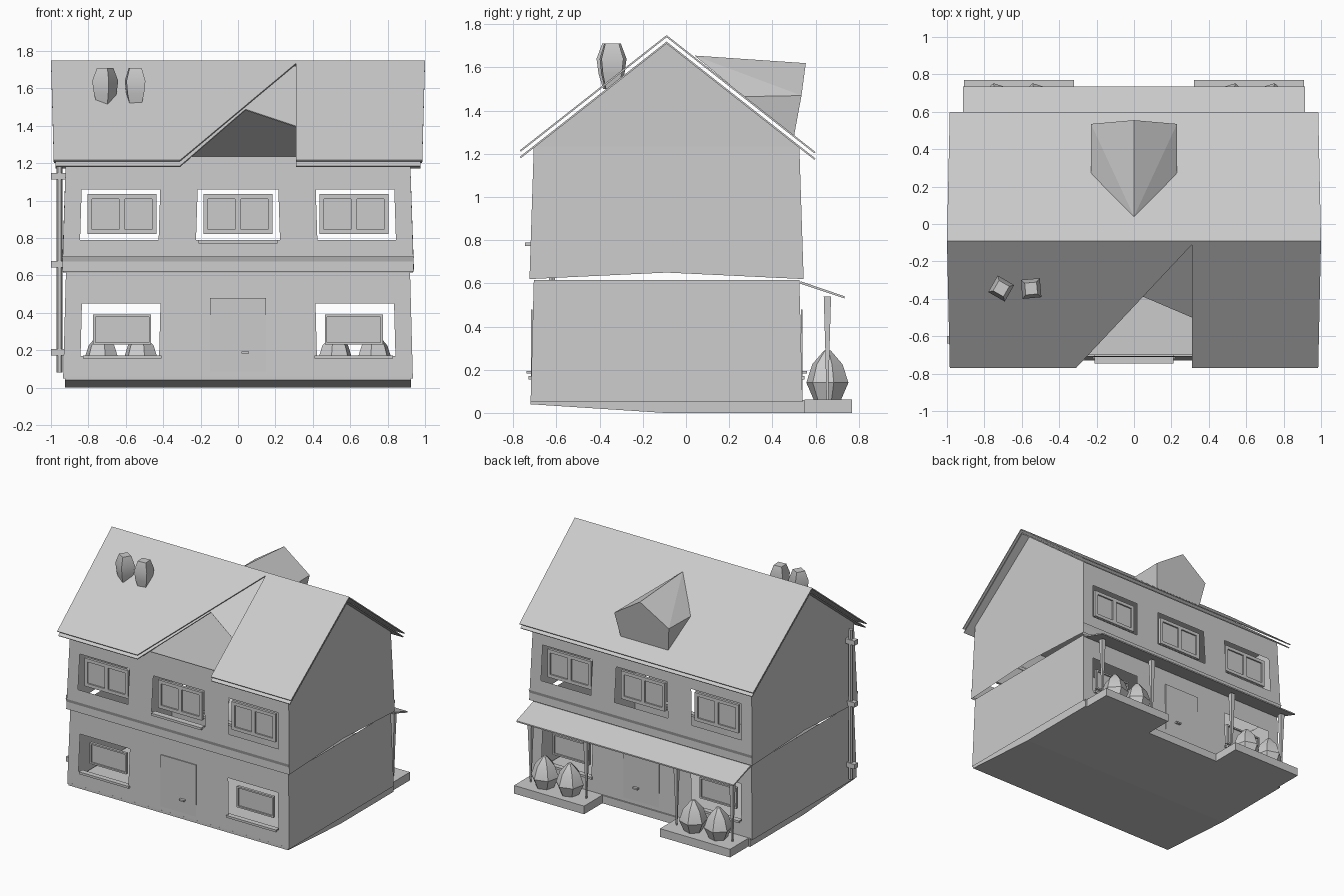
import bpy, bmesh, math
from mathutils import Vector

cube = bpy.data.objects.get("Cube")
if cube:
    bpy.data.objects.remove(cube, do_unlink=True)

# One plain colour for the whole house
grey = bpy.data.materials.new("plain_grey")
grey.use_nodes = True
colour = (0.6, 0.6, 0.6, 1)
grey.diffuse_color = colour
node = next(n for n in grey.node_tree.nodes if n.type == 'BSDF_PRINCIPLED')
node.inputs["Base Color"].default_value = colour
node.inputs["Roughness"].default_value = 0.8


def finish(name, bm, smooth=True):
    """Turn a bmesh into a named, coloured object."""
    bmesh.ops.remove_doubles(bm, verts=bm.verts, dist=0.0005)
    bmesh.ops.recalc_face_normals(bm, faces=bm.faces)
    mesh = bpy.data.meshes.new(name)
    bm.to_mesh(mesh)
    bm.free()
    mesh.materials.append(grey)
    ob = bpy.data.objects.new(name, mesh)
    bpy.context.collection.objects.link(ob)
    if smooth:
        bpy.ops.object.select_all(action='DESELECT')
        ob.select_set(True)
        bpy.context.view_layer.objects.active = ob
        bpy.ops.object.shade_smooth_by_angle(angle=math.radians(35))
    return ob


def face(bm, points):
    return bm.faces.new([bm.verts.new(p) for p in points])


def add_box(bm, x0, x1, y0, y1, z0, z1):
    made = bmesh.ops.create_cube(bm, size=1)["verts"]
    for v in made:
        v.co = Vector((x0 + (v.co.x + .5) * (x1 - x0),
                       y0 + (v.co.y + .5) * (y1 - y0),
                       z0 + (v.co.z + .5) * (z1 - z0)))


def box(name, *limits):
    bm = bmesh.new()
    add_box(bm, *limits)
    return finish(name, bm, False)


def prism(name, profile, half):
    """Extrude a (y, z) profile along x."""
    bm = bmesh.new()
    f = face(bm, [(-half, y, z) for y, z in profile])
    new = bmesh.ops.extrude_face_region(bm, geom=[f])["geom"]
    for v in new:
        if isinstance(v, bmesh.types.BMVert):
            v.co.x = half
    return finish(name, bm, False)


def lathe(name, profile, x, y, sides, turn=0, squash=1):
    """Spin a (radius, z) profile into a faceted solid."""
    bm = bmesh.new()
    rings = []
    for r, z in profile:
        angles = [turn + math.tau * i / sides for i in range(sides)]
        rings.append([(x + r * math.cos(a), y + r * squash * math.sin(a), z) for a in angles])
    for low, high in zip(rings, rings[1:]):
        for i in range(sides):
            j = (i + 1) % sides
            face(bm, [low[i], low[j], high[j], high[i]])
    face(bm, rings[0])
    face(bm, rings[-1])
    bmesh.ops.dissolve_degenerate(bm, dist=0.0005, edges=bm.edges)
    return finish(name, bm)


MID, RIDGE, SLOPE = -0.09, 1.75, 0.785


def roof_z(y):
    return RIDGE - SLOPE * abs(y - MID)


def storey(name, xs, zs, flare, middle):
    """Front and back walls with window holes, and side walls between them."""
    bm = bmesh.new()

    def at(x, z, side):
        k = flare * (zs[-1] - z) / (zs[-1] - zs[0])
        return (x + math.copysign(k, x), MID + side * (0.615 + k), z)

    for side in (-1, 1):
        for i, (xa, xb) in enumerate(zip(xs, xs[1:])):
            for za, zb in zip(zs, zs[1:]):
                if i % 2 and za == zs[-3]:
                    continue
                a, b = (at(x, za, side) for x in (xa, xb))
                c, d = (at(x, zb, side) for x in (xb, xa))
                face(bm, [a, b, c, d])
    for x in (xs[0], xs[-1]):
        bottom = math.copysign(flare, x) + x
        face(bm, [at(x, zs[0], -1), (bottom, MID, middle), at(x, zs[0], 1),
                  at(x, zs[-1], 1), at(x, zs[-1], -1)])
    return finish(name, bm, False)


# Base and the two storeys
prism("foundation", [(-.72, .06), (-.72, .04), (-.1, 0), (.55, 0), (.55, .06)], 0.925)
storey("ground_floor_walls", [-.92, -.83, -.41, .41, .83, .92], [.05, .17, .45, .615], 0.015, .05)
storey("upper_floor_walls", [-.92, -.83, -.41, -.21, .21, .41, .83, .92],
       [.62, .70, .79, 1.06, 1.235], 0.02, .65)
for side, label in ((-1, "front"), (1, "back")):
    y = MID + side * .635
    bm = bmesh.new()
    face(bm, [(-.94, y + side * .006, .70), (.94, y + side * .006, .70),
              (.935, y - side * .02, .617), (-.935, y - side * .02, .617)])
    finish(label + "_floor_band", bm, False)

# Gables and attic floor
for x, label in ((-.92, "right"), (.92, "left")):
    bm = bmesh.new()
    face(bm, [(x, -.705, 1.235), (x, .525, 1.235), (x, MID, 1.71)])
    finish(label + "_gable", bm, False)
box("attic_floor", -.92, .92, -.70, .52, 1.215, 1.23)


# Two-layer roof, with a broken opening on the front slope
def roof_sheet(name, outline, drop):
    bm = bmesh.new()
    face(bm, [(x, y, roof_z(y) - drop) for x, y in outline])
    bmesh.ops.triangulate(bm, faces=bm.faces)
    ob = finish(name, bm, False)
    if ob.data.polygons[0].normal.z < 0:
        ob.data.flip_normals()
    solid = ob.modifiers.new("thickness", 'SOLIDIFY')
    solid.thickness = 0.008
    solid.offset = -1


FRONT, BACK = -0.77, 0.60
for layer, drop, gap in (("outer", 0, [(.31, -.11)]), ("inner", .03, [(.31, -.5), (.04, -.385)])):
    w = 1 - drop / 3
    roof_sheet("front_roof_" + layer,
               [(-w, MID), (w, MID), (w - .015, FRONT), (.31, FRONT)] + gap
               + [(-.31, FRONT), (.015 - w, FRONT)], drop)
    roof_sheet("back_roof_" + layer,
               [(w, MID), (-w, MID), (.015 - w, BACK), (w - .015, BACK)], drop)

# Dormer on the back slope
bm = bmesh.new()
apex, peak = (0, .04, 1.655), (0, .555, 1.62)
eave = {s: (s * .23, .535, 1.47) for s in (-1, 1)}
foot = {s: (s * .2, .50, 1.28) for s in (-1, 1)}
for s in (-1, 1):
    root = (s * .23, .27, 1.465)
    face(bm, [apex, root, eave[s]])
    face(bm, [apex, eave[s], peak])
    face(bm, [root, foot[s], eave[s]])
face(bm, [foot[-1], foot[1], eave[1], peak, eave[-1]])
finish("dormer", bm, False)

# Chimneys
for n, (x, turn) in enumerate(((-.71, 15), (-.55, 50))):
    lathe("chimney_%d" % (n + 1), [(.04, 1.5), (.062, 1.57), (.072, 1.64), (.045, 1.71)],
          x, -.345, 4, math.radians(turn))


# Windows: a frame set inside each opening
def window(name, x, z, half_w, half_h, bar, y, side):
    bm = bmesh.new()
    a, b = sorted((y, y - side * .02))
    for s in (-1, 1):
        add_box(bm, *sorted((x + s * half_w, x + s * (half_w - bar))), a, b, z - half_h, z + half_h)
        add_box(bm, x - half_w, x + half_w, a, b, *sorted((z + s * half_h, z + s * (half_h - bar))))
    add_box(bm, x - half_w, x + half_w, y - side * .014 - .003, y - side * .014 + .003,
            z - half_h, z + half_h)
    if bar > .02:
        add_box(bm, x - .015, x + .015, a, b, z - half_h, z + half_h)
    finish(name, bm, False)


for side, label in ((-1, "front"), (1, "back")):
    for x in (-.62, 0, .62):
        window(label + "_upper_window", x, .928, .185, .107, .025, MID + side * .61, side)
    for x in (-.62, .62):
        window(label + "_lower_window", x, .31, .155, .08, .012, MID + side * .59, side)
        box(label + "_lower_sill", x - .21, x + .21, *sorted((MID + side * .60, MID + side * .64)),
            .155, .172)
    # Doors and handles
    box(label + "_door", -.15, .15, *sorted((MID + side * .622, MID + side * .629)), .06, .48)
    box(label + "_door_handle", .02, .06, *sorted((MID + side * .62, MID + side * .65)), .182, .194)
box("front_middle_sill", -.21, .21, -.745, -.70, .772, .79)

# Awning, posts and planted boxes along the back
prism("awning", [(.53, .61), (.735, .54), (.735, .53), (.53, .598)], .915)
for s, label in ((-1, "right"), (1, "left")):
    box(label + "_planter", *sorted((s * .32, s * .91)), .55, .77, 0, .062)
    for x in (.38, .85):
        lathe(label + "_post", [(.006, .06), (.014, .3), (.024, .54)], s * x, .655, 4, math.pi / 4)
    for x in (.52, .73):
        lathe(label + "_bush", [(.06, .05), (.1, .14), (.072, .225), (.015, .29)],
              s * x, .655, 6, .3 * s)

# Drainpipe with wall brackets
lathe("drainpipe", [(.016, .08), (.016, 1.22)], -.955, -.62, 6)
for z in (.19, .66, 1.13):
    box("pipe_bracket", -1, -.92, -.64, -.60, z - .018, z + .018)
